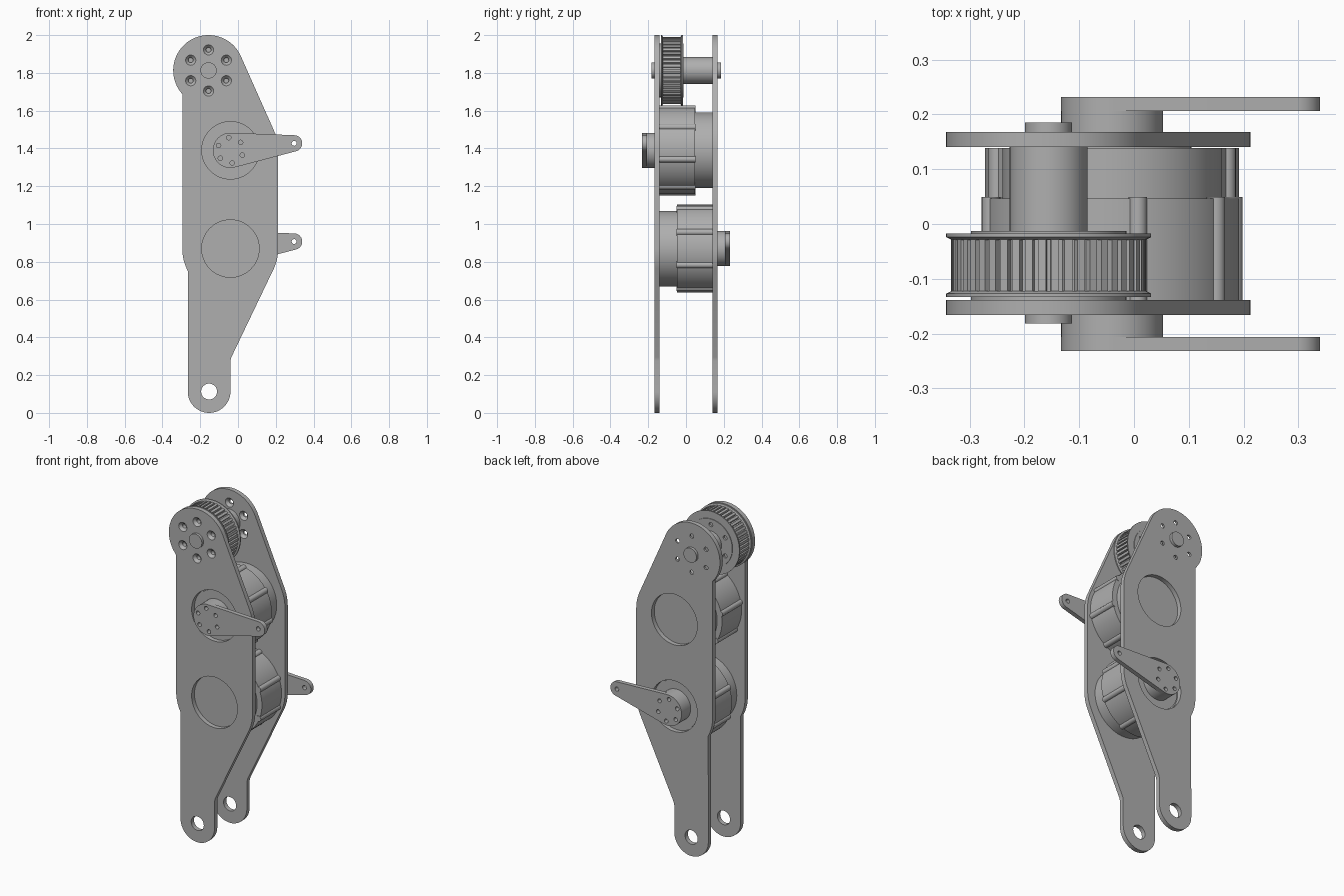
import bpy, bmesh
from math import sin, cos, radians, degrees, acos, atan2, hypot, pi
from mathutils import Matrix

if "Cube" in bpy.data.objects:
    bpy.data.objects.remove(bpy.data.objects["Cube"], do_unlink=True)

grey = bpy.data.materials.new("plain_grey")
grey.use_nodes = True
grey.diffuse_color = (0.43, 0.43, 0.43, 1)
grey.node_tree.nodes["Principled BSDF"].inputs["Base Color"].default_value = grey.diffuse_color

PIVOT = (-0.156, 1.813)
UPPER = (-0.04, 1.39)
LOWER = (-0.04, 0.87)
FOOT = (-0.153, 0.113)
TURN = Matrix.Rotation(pi / 2, 4, 'X')
parts = []


def add_object(name, mesh):
    ob = bpy.data.objects.new(name, mesh)
    bpy.context.collection.objects.link(ob)
    mesh.materials.clear()
    mesh.materials.append(grey)
    parts.append(ob)
    return ob


def arc(c, r, a0, a1, n=24):
    return [(c[0] + r * cos(radians(a0 + (a1 - a0) * i / n)),
             c[1] + r * sin(radians(a0 + (a1 - a0) * i / n))) for i in range(n + 1)]


def circle(c, r, n=32):
    return arc(c, r, 0, 360, n)[:-1]


def ring(c, r, count, start):
    return [(c[0] + r * cos(radians(start + 360 * i / count)),
             c[1] + r * sin(radians(start + 360 * i / count))) for i in range(count)]


def tangent(c1, r1, c2, r2):
    """Direction of the line between two circles and the offset to its tangent points."""
    dx, dz = c2[0] - c1[0], c2[1] - c1[1]
    return degrees(atan2(dz, dx)), degrees(acos((r1 - r2) / hypot(dx, dz)))


def slab(name, loops, y0, y1):
    """Front-facing outline with holes, extruded from y0 to y1."""
    curve = bpy.data.curves.new(name, 'CURVE')
    curve.dimensions = '2D'
    curve.fill_mode = 'BOTH'
    curve.extrude = abs(y1 - y0) / 2
    for loop in loops:
        s = curve.splines.new('POLY')
        s.points.add(len(loop) - 1)
        for p, (x, z) in zip(s.points, loop):
            p.co = (x, z, 0, 1)
        s.use_cyclic_u = True
    temp = bpy.data.objects.new("temp", curve)
    bpy.context.collection.objects.link(temp)
    graph = bpy.context.evaluated_depsgraph_get()
    mesh = bpy.data.meshes.new_from_object(temp.evaluated_get(graph))
    bpy.data.objects.remove(temp, do_unlink=True)
    mesh.name = name
    bm = bmesh.new()
    bm.from_mesh(mesh)
    bmesh.ops.remove_doubles(bm, verts=bm.verts, dist=1e-5)
    bmesh.ops.transform(bm, matrix=Matrix.Translation((0, (y0 + y1) / 2, 0)) @ TURN, verts=bm.verts)
    bmesh.ops.recalc_face_normals(bm, faces=bm.faces)
    bm.to_mesh(mesh)
    bm.free()
    return add_object(name, mesh)


def rods(name, centres, r0, r1, y0, y1, n=64):
    """Round bars along y, radius r0 at y0 and r1 at y1."""
    bm = bmesh.new()
    for x, z in centres:
        place = Matrix.Translation((x, (y0 + y1) / 2, z)) @ Matrix.Rotation(-pi / 2, 4, 'X')
        bmesh.ops.create_cone(bm, cap_ends=True, segments=n, radius1=r0, radius2=r1,
                              depth=y1 - y0, matrix=place)
    mesh = bpy.data.meshes.new(name)
    bm.to_mesh(mesh)
    bm.free()
    return add_object(name, mesh)


def rod(name, c, r, y0, y1, n=64):
    return rods(name, [c], r, r, min(y0, y1), max(y0, y1), n)


# side plates: round head, bulges around both motors, narrow foot
bulge, head = 0.253, 0.187
line, off = tangent(UPPER, bulge, PIVOT, head)
outline = (arc(FOOT, 0.113, 180, 360) + [(-0.04, 0.275), (-0.035, 0.295)]
           + arc(LOWER, bulge, -25, 0, 8) + arc(UPPER, bulge, 0, line - off, 8)
           + arc(PIVOT, head, line - off, 222, 48) + arc(LOWER, bulge + 0.002, 180, 208, 8))
bolts = ring(PIVOT, 0.109, 6, 90)
openings = [circle(FOOT, 0.042), circle(UPPER, 0.152, 64), circle(LOWER, 0.152, 64)]
openings += [circle(b, 0.013, 16) for b in bolts]
for name, y0, y1 in (("front_plate", -0.166, -0.139), ("back_plate", 0.141, 0.168)):
    plate = slab(name, [outline] + openings, y0, y1)
    # countersinks on the front face of the plate
    cutter = rods("countersink_cutter", bolts, 0.029, 0.0125, y0 - 0.002, y0 + 0.016, 24)
    cutter.hide_render = True
    mod = plate.modifiers.new("countersinks", 'BOOLEAN')
    mod.operation, mod.solver, mod.object = 'DIFFERENCE', 'EXACT', cutter
    graph = bpy.context.evaluated_depsgraph_get()
    cut = bpy.data.meshes.new_from_object(plate.evaluated_get(graph))
    plate.modifiers.clear()
    plate.data = cut
    parts.remove(cutter)
    bpy.data.objects.remove(cutter, do_unlink=True)

# motors with output horns; the lower one is turned to face the back
for name, c, side, first in (("upper", UPPER, -1, 78), ("lower", LOWER, 1, 67.5)):
    rod(name + "_motor_casing", c, 0.232, side * 0.139, side * -0.047, 96)
    rod(name + "_motor_can", c, 0.2, side * -0.047, side * -0.139, 96)
    rod(name + "_motor_face", c, 0.145, side * 0.139, side * 0.145)
    ribs = ring(c, 0.226, 8, first)
    y0, y1 = sorted((side * 0.139, side * -0.049))
    rods(name + "_motor_ribs", ribs, 0.017, 0.017, y0, y1, 20)
    rod(name + "_horn_hub", c, 0.093, side * 0.14, side * 0.206)
    tip = (c[0] + 0.337, c[1] + 0.037)
    line, off = tangent(c, 0.093, tip, 0.043)
    arm = (arc(c, 0.093, line + off, line + 360 - off, 48)
           + arc(tip, 0.043, line - off, line + off))
    holes = [circle(h, 0.012, 16) for h in ring(c, 0.068, 6, 38)] + [circle(tip, 0.013, 16)]
    y0, y1 = sorted((side * 0.206, side * 0.232))
    slab(name + "_horn_arm", [arm] + holes, y0, y1)

# toothed pulley
teeth = 46
gear = []
for i in range(teeth):
    a = 360 * i / teeth
    for r, share in ((0.178, -0.3), (0.178, 0.3), (0.164, 0.36), (0.164, 0.64)):
        gear += ring(PIVOT, r, 1, a + share * 360 / teeth)
slab("pulley_teeth", [gear], -0.126, -0.024)
bolt_holes = [circle(b, 0.013, 16) for b in bolts]
for name, y0, y1, lip in (("front", -0.133, -0.127, -0.122), ("back", -0.024, -0.017, -0.029)):
    slab(name + "_pulley_flange", [circle(PIVOT, head, 96)] + bolt_holes, y0, y1)
    inner, outer = (head, 0.177) if name == "front" else (0.177, head)
    rods(name + "_pulley_lip", [PIVOT], inner, outer, min(y1, lip) if name == "front" else lip,
         lip if name == "front" else y0, 96)
slab("front_pulley_face", [circle(PIVOT, 0.142, 64)] + bolt_holes, -0.139, -0.133)
slab("back_pulley_face", [circle(PIVOT, 0.142, 64)] + bolt_holes, -0.017, -0.013)

# spacer and axle
rod("pulley_spacer", PIVOT, 0.071, -0.014, 0.141)
rod("axle", PIVOT, 0.043, -0.182, 0.185)

# smooth round walls, sharp edges
for ob in bpy.context.view_layer.objects:
    ob.select_set(ob in parts)
bpy.context.view_layer.objects.active = parts[0]
bpy.ops.object.shade_smooth_by_angle(angle=radians(30))
